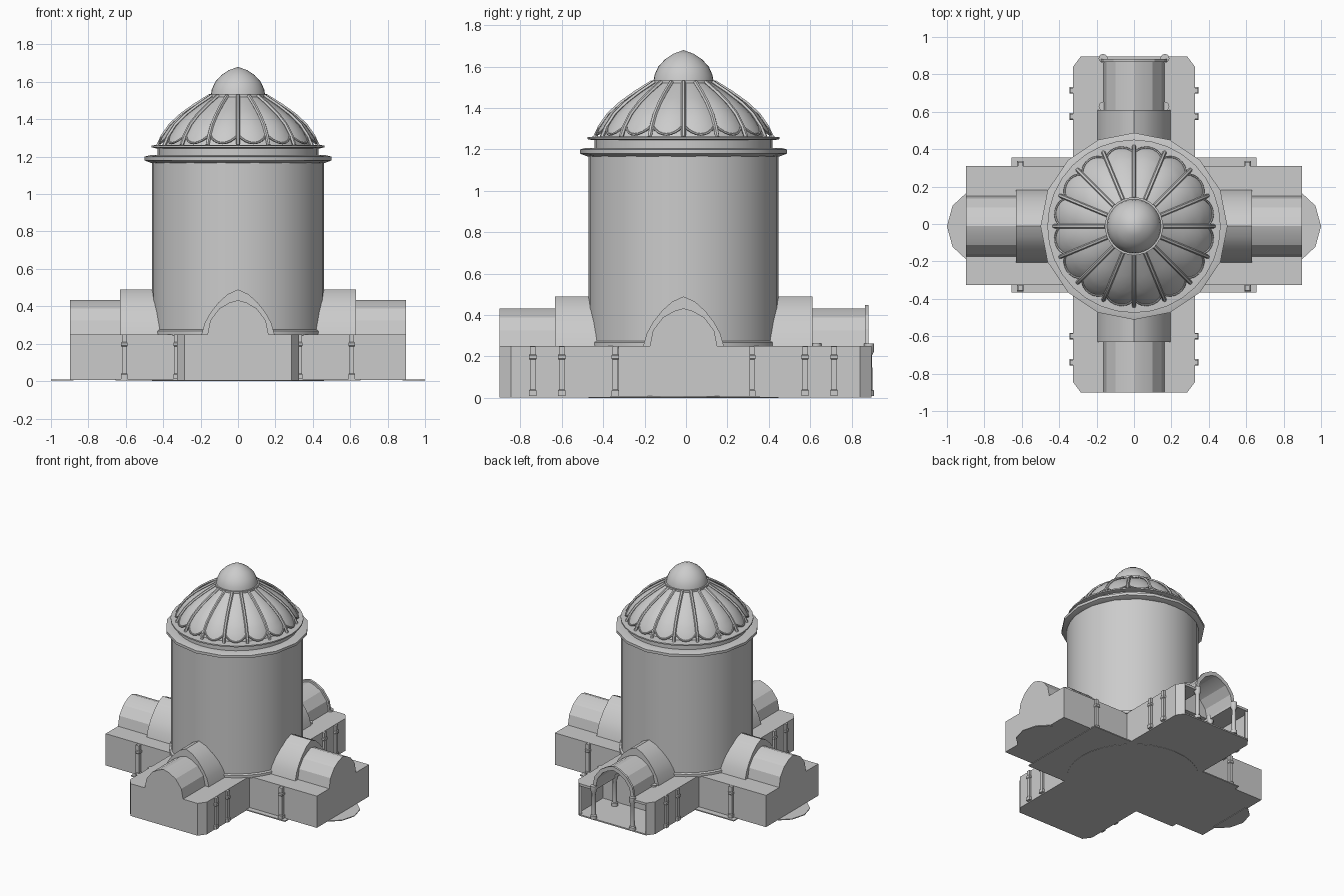
import bpy, bmesh, math
from mathutils import Vector

if "Cube" in bpy.data.objects:
    bpy.data.objects.remove(bpy.data.objects["Cube"], do_unlink=True)

CY = -0.012          # centre line of the drum and side arms
WALL_TOP = 0.25
RIBS = 16

stone = bpy.data.materials.new("grey_stone")
stone.use_nodes = True
stone.diffuse_color = (0.6, 0.6, 0.6, 1)
bsdf = next(n for n in stone.node_tree.nodes if n.type == 'BSDF_PRINCIPLED')
bsdf.inputs["Base Color"].default_value = stone.diffuse_color


def shade(obj, angle):
    bpy.ops.object.select_all(action='DESELECT')
    obj.select_set(True)
    bpy.context.view_layer.objects.active = obj
    bpy.ops.object.shade_smooth_by_angle(angle=math.radians(angle))


def finish(name, bm, angle=None):
    bmesh.ops.recalc_face_normals(bm, faces=bm.faces[:])
    mesh = bpy.data.meshes.new(name)
    bm.to_mesh(mesh)
    bm.free()
    mesh.materials.append(stone)
    obj = bpy.data.objects.new(name, mesh)
    bpy.context.collection.objects.link(obj)
    if angle:
        shade(obj, angle)
    return obj


PLAN = lambda u, v, w: (u, v, w)
ALONG_X = lambda u, v, w: (w, u + CY, v)
ALONG_Y = lambda u, v, w: (u, w, v)


def prism(name, outline, lo, hi, place=PLAN, angle=None):
    bm = bmesh.new()
    a = [bm.verts.new(place(u, v, lo)) for u, v in outline]
    b = [bm.verts.new(place(u, v, hi)) for u, v in outline]
    bm.faces.new(a)
    bm.faces.new(b)
    for i in range(len(a)):
        j = (i + 1) % len(a)
        bm.faces.new((a[i], a[j], b[j], b[i]))
    return finish(name, bm, angle)


def lathe(name, profile, segs, x=0, y=CY, turn=0, angle=40):
    bm = bmesh.new()
    rings = []
    for r, z in profile:
        rings.append([bm.verts.new((x + r * math.cos(t), y + r * math.sin(t), z))
                      for t in (turn + math.tau * k / segs for k in range(segs))])
    for p, q in zip(rings, rings[1:]):
        for k in range(segs):
            n = (k + 1) % segs
            bm.faces.new((p[k], p[n], q[n], q[k]))
    bm.faces.new(rings[0])
    bm.faces.new(rings[-1])
    bmesh.ops.remove_doubles(bm, verts=bm.verts[:], dist=1e-5)
    return finish(name, bm, angle)


def mirrored(half):
    return half + [(-u, v) for u, v in reversed(half) if abs(u) > 1e-6]


def box(x0, x1, y0, y1):
    return [(x0, y0), (x1, y0), (x1, y1), (x0, y1)]


# Cross-shaped walls, solid except for the rear porch
prism("cross_walls", mirrored([(0.285, -0.9), (0.326, -0.845), (0.326, -0.325), (0.898, -0.325),
                               (0.898, 0.31), (0.326, 0.31), (0.326, 0.58)]), 0.006, WALL_TOP)

# Ground slabs
prism("long_floor", mirrored([(0.285, -0.9), (0.326, -0.845), (0.326, 0.84), (0.285, 0.895)]), 0.002, 0.012)
prism("side_floor", box(-0.655, 0.655, -0.365, 0.355), 0.002, 0.01)
lathe("round_floor", [(0.46, 0), (0.46, 0.008)], 32)
for s, side in ((1, "left"), (-1, "right")):
    prism(side + "_apron", [(s * x, y + CY) for x, y in
          ((0.88, -0.175), (0.9, -0.175), (0.97, -0.11), (1, 0), (0.97, 0.11), (0.9, 0.175), (0.88, 0.175))],
          0.002, 0.008)

# Pointed barrel vaults, wide near the drum and narrow outside
narrow = [(0.163, WALL_TOP), (0.148, 0.325), (0.1, 0.388), (0.045, 0.42), (0, 0.433)]
wide = [(0.195, WALL_TOP), (0.178, 0.31), (0.148, 0.365), (0.105, 0.42), (0.055, 0.465), (0, 0.49)]
prism("side_vault_narrow", mirrored(narrow), -0.898, 0.898, ALONG_X, 20)
prism("side_vault_wide", mirrored(wide), -0.632, 0.632, ALONG_X, 30)
prism("front_vault_narrow", mirrored(narrow), -0.9, 0, ALONG_Y, 20)
prism("long_vault_wide", mirrored(wide), -0.632, 0.61, ALONG_Y, 30)


def arch_band(name, outer, inner, lo, hi):
    ring = mirrored(outer) + list(reversed(mirrored(inner)))
    prism(name, ring, lo, hi, ALONG_Y, 20)


def scaled(points, s):
    return [(u * s, WALL_TOP + (v - WALL_TOP) * s) for u, v in points]


# Open rear porch
arch_band("porch_vault", narrow, scaled(narrow, 0.92), 0.58, 0.87)
arch_band("porch_arch_rim", scaled(narrow, 1.09), scaled(narrow, 0.92), 0.865, 0.882)
for s, side in ((1, "left"), (-1, "right")):
    prism("porch_roof_" + side, [(s * x, y) for x, y in
          ((0.15, 0.57), (0.326, 0.57), (0.326, 0.84), (0.285, 0.895), (0.15, 0.895))], 0.232, WALL_TOP)
    prism("porch_wall_" + side, [(s * x, y) for x, y in
          ((0.3, 0.57), (0.326, 0.57), (0.326, 0.84), (0.285, 0.895), (0.27, 0.88), (0.3, 0.84))],
          0.006, WALL_TOP)
    for y, row in ((0.885, "outer"), (0.63, "inner")):
        lathe(f"porch_column_{row}_{side}",
              [(0.024, 0.01), (0.024, 0.035), (0.016, 0.04), (0.014, 0.205), (0.024, 0.225), (0.024, 0.262)],
              12, s * 0.165, y)

# Engaged shafts along the arm walls
shaft = [(0.025, 0.01), (0.025, 0.035), (0.019, 0.04), (0.019, 0.185),
         (0.025, 0.19), (0.025, 0.205), (0.019, 0.21), (0.019, 0.248)]
for sx in (1, -1):
    for y in (-0.74, -0.6, 0.575, 0.715):
        lathe("long_arm_shaft", shaft, 4, sx * 0.328, y, math.pi / 4, 30)
    for sy in (1, -1):
        lathe("side_arm_shaft", shaft, 4, sx * 0.608, CY + sy * 0.33, math.pi / 4, 30)

# Drum, base moulding and cornice
lathe("drum", [(0.46, 0.24), (0.46, 1.18)], 32)
lathe("drum_base_moulding", [(0.472, 0.245), (0.472, 0.268), (0.46, 0.275)], 32)
lathe("cornice", [(0.46, 1.165), (0.5, 1.18), (0.5, 1.2), (0.47, 1.208), (0.43, 1.208)], 16, angle=25)
lathe("dome_collar", [(0.43, 1.2), (0.43, 1.25)], 32)
lathe("dome_ring", [(0.44, 1.245), (0.463, 1.25), (0.463, 1.26), (0.42, 1.263)], 32, angle=25)
lathe("dome_core", [(0.4, 1.255), (0.385, 1.3), (0.355, 1.34)], 32)

# Melon dome with scalloped hem
dome = [(0.425, 1.26), (0.402, 1.31), (0.36, 1.37), (0.3, 1.425), (0.23, 1.475), (0.15, 1.525)]


def dome_radius(z):
    for (r0, z0), (r1, z1) in zip(dome, dome[1:]):
        if z <= z1:
            return r0 + (r1 - r0) * (z - z0) / (z1 - z0)
    return dome[-1][0]


def on_dome(k, f, z, lift=0.0):
    t = 2 * f - 1
    bulge = 0.012 * (1 - t * t) * min(1, (1.525 - z) / 0.1)
    r = dome_radius(z) + bulge - 0.006 + lift
    a = math.tau * (k + f) / RIBS
    return Vector((r * math.cos(a), CY + r * math.sin(a), z))


def hem(f):
    return 1.272 + 0.045 * (2 * f - 1) ** 2


STEPS, ROWS = 8, 10
bm = bmesh.new()
for k in range(RIBS):
    grid = [[bm.verts.new(on_dome(k, i / STEPS, hem(i / STEPS) + (1.525 - hem(i / STEPS)) * j / ROWS))
             for i in range(STEPS + 1)] for j in range(ROWS + 1)]
    for p, q in zip(grid, grid[1:]):
        for i in range(STEPS):
            bm.faces.new((p[i], p[i + 1], q[i + 1], q[i]))
bmesh.ops.remove_doubles(bm, verts=bm.verts[:], dist=1e-5)
finish("scalloped_dome", bm, 30)


def tubes(name, paths, radius):
    curve = bpy.data.curves.new(name, 'CURVE')
    curve.dimensions = '3D'
    curve.bevel_depth = radius
    curve.bevel_resolution = 1
    curve.use_fill_caps = True
    for path in paths:
        spline = curve.splines.new('POLY')
        spline.points.add(len(path) - 1)
        for point, co in zip(spline.points, path):
            point.co = (*co, 1)
    obj = bpy.data.objects.new(name, curve)
    bpy.context.collection.objects.link(obj)
    curve.materials.append(stone)
    bpy.ops.object.select_all(action='DESELECT')
    obj.select_set(True)
    bpy.context.view_layer.objects.active = obj
    bpy.ops.object.convert(target='MESH')
    shade(bpy.context.view_layer.objects.active, 50)


tubes("dome_ribs", [[on_dome(k, 0, z, 0.008) for r, z in dome] for k in range(RIBS)], 0.011)
tubes("dome_scallops", [[on_dome(k, i / STEPS, hem(i / STEPS), 0.002) for i in range(STEPS + 1)]
                        for k in range(RIBS)], 0.006)

# Crowning cupola
lathe("cupola_disc", [(0.155, 1.52), (0.155, 1.534)], 32)
lathe("cupola", [(0.145, 1.53), (0.14, 1.56), (0.122, 1.6), (0.09, 1.635), (0.05, 1.662), (0, 1.68)], 32)
